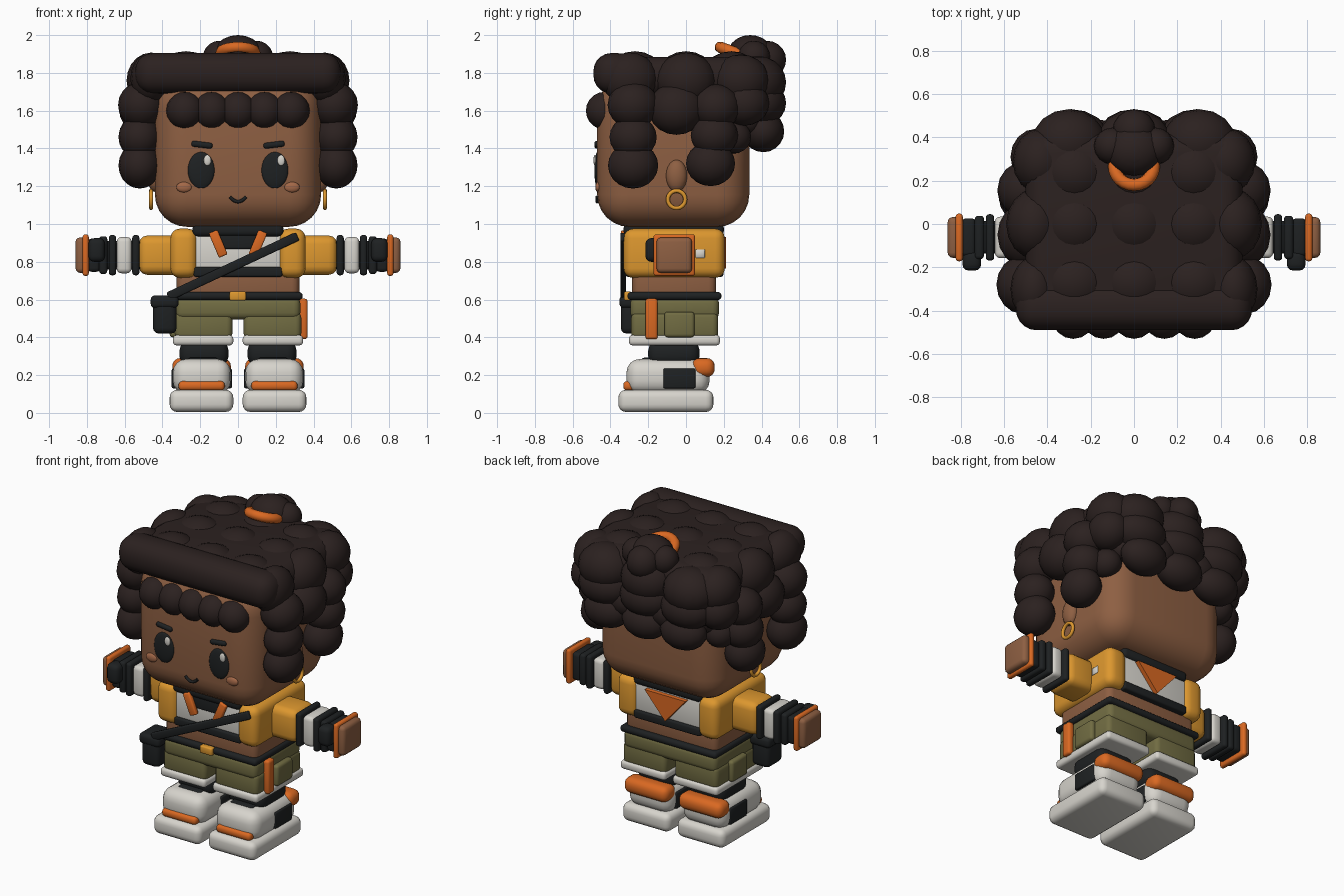
import bpy, bmesh, math
from mathutils import Matrix, Vector


def material(name, rgb):
    m = bpy.data.materials.new(name)
    m.diffuse_color = (*rgb, 1)
    return m


HAIR = material("dark brown hair", (0.024, 0.015, 0.014))
SKIN = material("brown skin", (0.27, 0.115, 0.055))
BLUSH = material("warm blush", (0.37, 0.14, 0.065))
BLACK = material("soft black", (0.013, 0.015, 0.016))
WHITE = material("off white", (0.68, 0.66, 0.61))
ORANGE = material("orange", (0.70, 0.14, 0.016))
MUSTARD = material("mustard", (0.72, 0.31, 0.028))
OLIVE = material("olive", (0.165, 0.15, 0.055))


def finish(name, bm, mat, smooth=True):
    bmesh.ops.recalc_face_normals(bm, faces=bm.faces[:])
    me = bpy.data.meshes.new(name)
    for f in bm.faces:
        f.smooth = smooth
    bm.to_mesh(me)
    bm.free()
    me.materials.append(mat)
    ob = bpy.data.objects.new(name, me)
    bpy.context.collection.objects.link(ob)
    return ob


def box(name, xs, ys, zs, mat, r=0.02, seg=3, roll=0):
    """Rounded box from ranges; roll turns it about the y axis."""
    lo = Vector((min(xs), min(ys), min(zs)))
    hi = Vector((max(xs), max(ys), max(zs)))
    size = hi - lo
    bm = bmesh.new()
    bmesh.ops.create_cube(bm, size=1, matrix=Matrix.Diagonal((*size, 1)))
    r = min(r, min(size) * 0.49)
    bmesh.ops.bevel(bm, geom=bm.edges[:], offset=r, segments=seg, profile=0.5, affect='EDGES')
    bm.transform(Matrix.Translation((lo + hi) / 2) @ Matrix.Rotation(roll, 4, 'Y'))
    return finish(name, bm, mat)


def balls(name, items, mat, seg=16, rings=10, roll=0):
    """Ellipsoids as one object: (centre, radii) pairs."""
    bm = bmesh.new()
    for c, r in items:
        r = r if isinstance(r, tuple) else (r, r, r)
        bmesh.ops.create_uvsphere(bm, u_segments=seg, v_segments=rings, radius=1,
                                  matrix=Matrix.Translation(c) @ Matrix.Rotation(roll, 4, 'Y')
                                  @ Matrix.Diagonal((*r, 1)))
    return finish(name, bm, mat)


def ring(name, loc, rot, big, small, mat):
    bpy.ops.mesh.primitive_torus_add(location=loc, rotation=rot, major_radius=big,
                                     minor_radius=small, major_segments=24, minor_segments=8)
    ob = bpy.context.object
    ob.name = name
    ob.data.materials.append(mat)
    bpy.ops.object.shade_smooth()
    return ob


# Head
box("head", (-0.44, 0.44), (-0.47, 0.335), (0.985, 1.78), SKIN, 0.17, 6)

# Face
for s in (-1, 1):
    balls("eye", [((s * 0.195, -0.468, 1.285), (0.072, 0.017, 0.097))], BLACK, 20, 12)
    balls("eye_glint", [((s * 0.195 + 0.033, -0.482, 1.337), (0.02, 0.008, 0.028))], WHITE)
    box("eyebrow", (s * 0.135, s * 0.247), (-0.485, -0.455), (1.404, 1.435), BLACK, 0.013, 3, -s * 0.12)
    balls("cheek", [((s * 0.285, -0.465, 1.195), (0.042, 0.015, 0.028))], BLUSH)
    balls("ear", [((s * 0.44, -0.05, 1.255), (0.04, 0.056, 0.085))], SKIN)
    ring("earring", (s * 0.46, -0.05, 1.13), (0, math.pi / 2, 0), 0.046, 0.011, MUSTARD)

curve = bpy.data.curves.new("mouth", 'CURVE')
curve.dimensions = '3D'
curve.bevel_depth = 0.009
curve.bevel_resolution = 2
curve.use_fill_caps = True
sp = curve.splines.new('POLY')
sp.points.add(8)
for i, p in enumerate(sp.points):
    t = i / 4 - 1
    p.co = (t * 0.043, -0.471, 1.118 + 0.026 * t * t, 1)
curve.materials.append(BLACK)
bpy.context.collection.objects.link(bpy.data.objects.new("mouth", curve))

# Hair: cap, front roll and fringe
box("hair_cap", (-0.5, 0.5), (-0.44, 0.42), (1.68, 1.885), HAIR, 0.09, 4)
box("hair_back", (-0.43, 0.43), (0.12, 0.40), (1.47, 1.8), HAIR, 0.08, 4)
box("front_roll", (-0.545, 0.545), (-0.49, -0.27), (1.69, 1.905), HAIR, 0.095, 5)
balls("fringe_curls", [((x * 0.14, -0.43, 1.6), (0.1, 0.1, 0.1)) for x in range(-2, 3)], HAIR)
balls("crown_curls", [((x * 0.275, y, 1.77), (0.17, 0.16, 0.145))
                      for x in (-1, 0, 1) for y in (-0.27, 0.0, 0.24)], HAIR)

# Hair: side columns, mirrored (y, z, x, radius across, radius along)
side = [(-0.28, 1.31, 0.52, 0.113, 0.133), (-0.28, 1.46, 0.52, 0.113, 0.125),
        (-0.28, 1.63, 0.51, 0.125, 0.135), (-0.05, 1.61, 0.50, 0.13, 0.15),
        (0.16, 1.62, 0.50, 0.13, 0.13), (0.15, 1.47, 0.51, 0.12, 0.125),
        (0.13, 1.32, 0.51, 0.115, 0.13), (0.25, 1.46, 0.42, 0.09, 0.095),
        (0.31, 1.64, 0.45, 0.12, 0.13), (-0.3, 1.77, 0.46, 0.11, 0.15),
        (0.0, 1.76, 0.46, 0.13, 0.16), (0.29, 1.76, 0.43, 0.13, 0.15)]
for s in (-1, 1):
    balls("side_curls", [((s * x, y, z), (rx, ry, ry * 0.92)) for y, z, x, rx, ry in side], HAIR)

# Hair: staggered rows at the back
back = [((x * 0.3, 0.38, 1.75), (0.17, 0.15, 0.14)) for x in (-1, 0, 1)]
back += [((x * 0.29, 0.40, 1.64), (0.17, 0.13, 0.12)) for x in (-1, 0, 1)]
back += [((x * 0.15, 0.36, 1.57), (0.14, 0.12, 0.11)) for x in (-1, 1)]
back += [((x * 0.27, 0.41, 1.49), (0.15, 0.11, 0.11)) for x in (-1, 0, 1)]
balls("back_curls", back, HAIR)

# Bun and its tie
balls("bun", [((0, 0.34, 1.90), (0.13, 0.12, 0.1)), ((-0.1, 0.36, 1.885), 0.085),
              ((0.1, 0.36, 1.885), 0.085), ((0, 0.43, 1.87), (0.1, 0.1, 0.1)),
              ((0, 0.34, 1.945), (0.085, 0.09, 0.055))], HAIR)
ring("bun_tie", (0, 0.265, 1.905), (-0.35, 0, 0), 0.09, 0.03, ORANGE)

# Torso: belly, shirt, collar and scarf
box("belly", (-0.325, 0.325), (-0.285, 0.16), (0.59, 0.8), SKIN, 0.04)
box("shirt", (-0.27, 0.27), (-0.305, 0.185), (0.75, 0.96), WHITE, 0.03)
box("shirt_hem", (-0.235, 0.235), (-0.318, 0.198), (0.72, 0.772), BLACK, 0.012)
box("collar", (-0.24, 0.24), (-0.33, 0.2), (0.935, 1.005), BLACK, 0.025)
box("neck_front", (-0.10, 0.10), (-0.318, -0.29), (0.868, 0.96), BLACK, 0.01)
bm = bmesh.new()
tri = [[bm.verts.new((x, y, z)) for x, z in ((-0.145, 0.93), (0.145, 0.93), (0, 0.765))]
       for y in (0.18, 0.213)]
bm.faces.new(tri[0])
bm.faces.new(tri[1])
for i in range(3):
    j = (i + 1) % 3
    bm.faces.new((tri[0][i], tri[0][j], tri[1][j], tri[1][i]))
finish("scarf_back", bm, ORANGE, False)

AY = -0.062  # arm centre line
AZ = 0.835


def band(name, s, x0, x1, h, mat, r):
    box(name, (s * x0, s * x1), (AY - h, AY + h), (AZ - h, AZ + h), mat, r)


for s in (-1, 1):
    box("jacket_side", (s * 0.215, s * 0.358), (-0.33, 0.205), (0.715, 0.975), MUSTARD, 0.05, 4)
    box("scarf_end", (s * 0.08, s * 0.13), (-0.345, -0.315), (0.825, 0.965), ORANGE, 0.008, 2, s * 0.4)
    # Arms
    band("sleeve", s, 0.30, 0.525, 0.104, MUSTARD, 0.045)
    band("forearm", s, 0.5, 0.8, 0.075, BLACK, 0.02)
    band("sleeve_cuff", s, 0.522, 0.56, 0.107, BLACK, 0.016)
    band("white_band", s, 0.563, 0.642, 0.096, WHITE, 0.025)
    band("inner_wrist_band", s, 0.645, 0.684, 0.107, BLACK, 0.016)
    band("outer_wrist_band", s, 0.692, 0.735, 0.1, BLACK, 0.016)
    band("glove", s, 0.73, 0.795, 0.088, BLACK, 0.02)
    box("thumb", (s * 0.705, s * 0.792), (-0.215, -0.12), (0.8, 0.925), BLACK, 0.03)
    band("glove_trim", s, 0.79, 0.823, 0.11, ORANGE, 0.014)
    band("hand", s, 0.80, 0.86, 0.094, SKIN, 0.024)
    # Shorts
    box("shorts_leg", (s * 0.03, s * 0.335), (-0.29, 0.17), (0.39, 0.535), OLIVE, 0.03)
    box("shorts_hem", (s * 0.025, s * 0.345), (-0.302, 0.18), (0.357, 0.412), WHITE, 0.02)
    box("side_pocket", (s * 0.315, s * 0.362), (-0.115, 0.045), (0.4, 0.535), OLIVE, 0.018)
    # Legs and shoes
    box("sock", (s * 0.05, s * 0.31), (-0.2, 0.072), (0.25, 0.38), BLACK, 0.05)
    box("shoe_upper", (s * 0.038, s * 0.345), (-0.315, 0.125), (0.1, 0.285), WHITE, 0.07, 4)
    box("sole", (s * 0.025, s * 0.362), (-0.358, 0.145), (0.005, 0.122), WHITE, 0.04, 4)
    box("toe_trim", (s * 0.07, s * 0.315), (-0.332, -0.26), (0.118, 0.168), ORANGE, 0.02)
    box("heel_trim", (s * 0.038, s * 0.348), (0.03, 0.152), (0.19, 0.29), ORANGE, 0.042, 4)
    box("tongue", (s * 0.105, s * 0.265), (-0.235, -0.13), (0.262, 0.292), BLACK, 0.012)
    for x0, x1 in ((0.032, 0.06), (0.325, 0.351)):
        box("shoe_panel", (s * x0, s * x1), (-0.12, 0.05), (0.13, 0.235), BLACK, 0.008, 2)

box("jacket_patch", (0.35, 0.363), (0.05, 0.1), (0.82, 0.866), WHITE, 0.003, 1)

# Waist
box("shorts_waist", (-0.33, 0.33), (-0.295, 0.175), (0.495, 0.615), OLIVE, 0.035)
box("belt", (-0.342, 0.342), (-0.31, 0.188), (0.598, 0.64), BLACK, 0.018)
box("buckle", (-0.045, 0.042), (-0.328, -0.29), (0.595, 0.643), MUSTARD, 0.008, 2)
box("hip_strap", (0.325, 0.368), (-0.215, -0.15), (0.39, 0.605), ORANGE, 0.015)

# Crossbody strap and pouch
a, b = Vector((-0.37, 0.615)), Vector((0.315, 0.935))
mid, half = (a + b) / 2, (b - a).length / 2
box("bag_strap", (mid.x - half, mid.x + half), (-0.348, -0.318), (mid.y - 0.024, mid.y + 0.024),
    BLACK, 0.008, 2, -math.atan2(b.y - a.y, b.x - a.x))
box("pouch", (-0.45, -0.325), (-0.345, -0.19), (0.42, 0.61), BLACK, 0.03)
box("pouch_flap", (-0.462, -0.315), (-0.352, -0.18), (0.555, 0.622), BLACK, 0.022)
